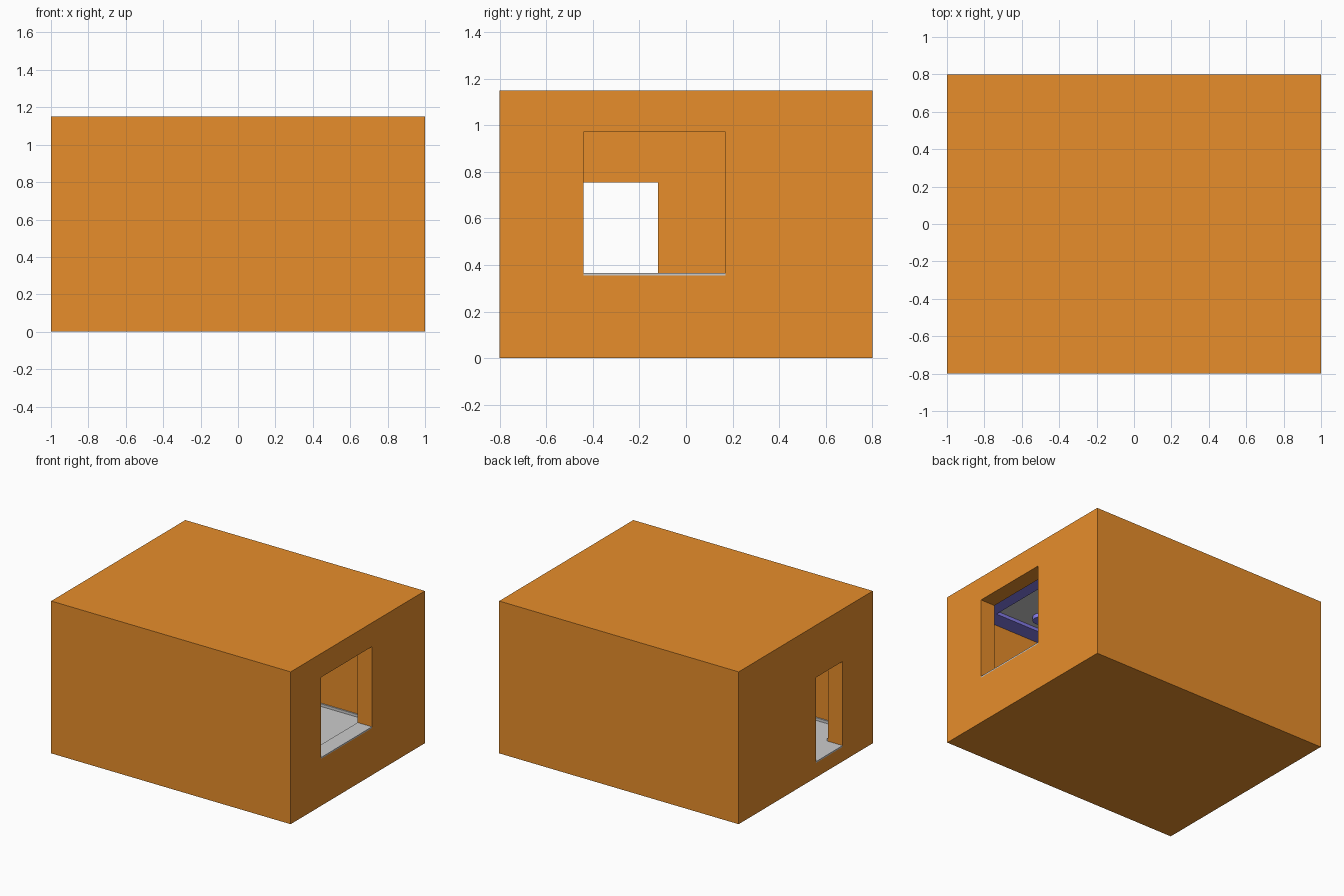
import bpy

if "Cube" in bpy.data.objects:
    bpy.data.objects.remove(bpy.data.objects["Cube"])

T = 0.12                      # wall thickness
IX, IY = 1 - T, 0.8 - T       # inner half sizes
Z0, Z1 = T, 1.03              # floor and ceiling heights


def material(name, rgb):
    m = bpy.data.materials.new(name)
    m.diffuse_color = (*rgb, 1)
    m.use_nodes = True
    m.node_tree.nodes["Principled BSDF"].inputs["Base Color"].default_value = m.diffuse_color
    return m


ORANGE = material("orange_wall", (0.80, 0.27, 0.024))
PURPLE = material("purple_trim", (0.23, 0.20, 0.80))


def finish(ob, name, mat):
    ob.name = name
    if mat:
        ob.data.materials.append(mat)
    return ob


def box(name, x, y, z, mat=None):
    bpy.ops.mesh.primitive_cube_add(
        size=1, location=[(a + b) / 2 for a, b in (x, y, z)])
    ob = bpy.context.object
    ob.scale = [b - a for a, b in (x, y, z)]
    bpy.ops.object.transform_apply(location=True, rotation=True, scale=True)
    return finish(ob, name, mat)


def cut(target, *span):
    cutter = box("cutter", *span)
    cutter.hide_render = True
    mod = target.modifiers.new("cut", 'BOOLEAN')
    mod.operation, mod.solver, mod.object = 'DIFFERENCE', 'EXACT', cutter
    bpy.context.view_layer.objects.active = target
    bpy.ops.object.modifier_apply(modifier=mod.name)
    bpy.data.objects.remove(cutter)


# Hollow room shell with a window on the right and a doorway on the left
shell = box("room_shell", (-1, 1), (-0.8, 0.8), (0, 1.15), ORANGE)
cut(shell, (-IX, IX), (-IY, IY), (Z0 - 0.01, Z1))
cut(shell, (0.8, 1.1), (-0.44, 0.17), (0.355, 0.97))
cut(shell, (-1.1, -0.8), (-0.44, -0.12), (Z0 - 0.01, 0.755))

# Grey floor, door threshold, window sill and ceiling panel
box("floor", (-IX, IX), (-IY, IY), (Z0 - 0.01, Z0))
box("door_threshold", (-1, -IX), (-0.44, -0.12), (Z0 - 0.01, Z0))
box("window_sill", (IX, 1), (-0.44, 0.17), (0.355, 0.365))
box("ceiling_panel", (-IX, IX), (-IY, IY), (Z1 - 0.005, Z1))

# Purple cornice ring below the ceiling
cornice = box("ceiling_cornice", (-IX, IX), (-IY, IY), (1.0, Z1 - 0.005), PURPLE)
cut(cornice, (-IX + T, IX - T), (-IY + T, IY - T), (0.9, 1.1))

# Grey baseboard with a gap at the doorway
baseboard = box("baseboard", (-IX, IX), (-IY, IY), (Z0, Z0 + 0.02))
cut(baseboard, (-IX + 0.01, IX - 0.01), (-IY + 0.01, IY - 0.01), (0, 0.3))
cut(baseboard, (-1, -0.8), (-0.44, -0.12), (0, 0.3))

# Round ceiling lights
for sx in (-1, 1):
    for sy in (-1, 1):
        bpy.ops.mesh.primitive_cylinder_add(
            vertices=24, radius=0.055, depth=0.03,
            location=(sx * 0.475, sy * 0.43, Z1 - 0.02))
        bpy.ops.object.shade_smooth_by_angle()
        finish(bpy.context.object, "ceiling_light", PURPLE)
